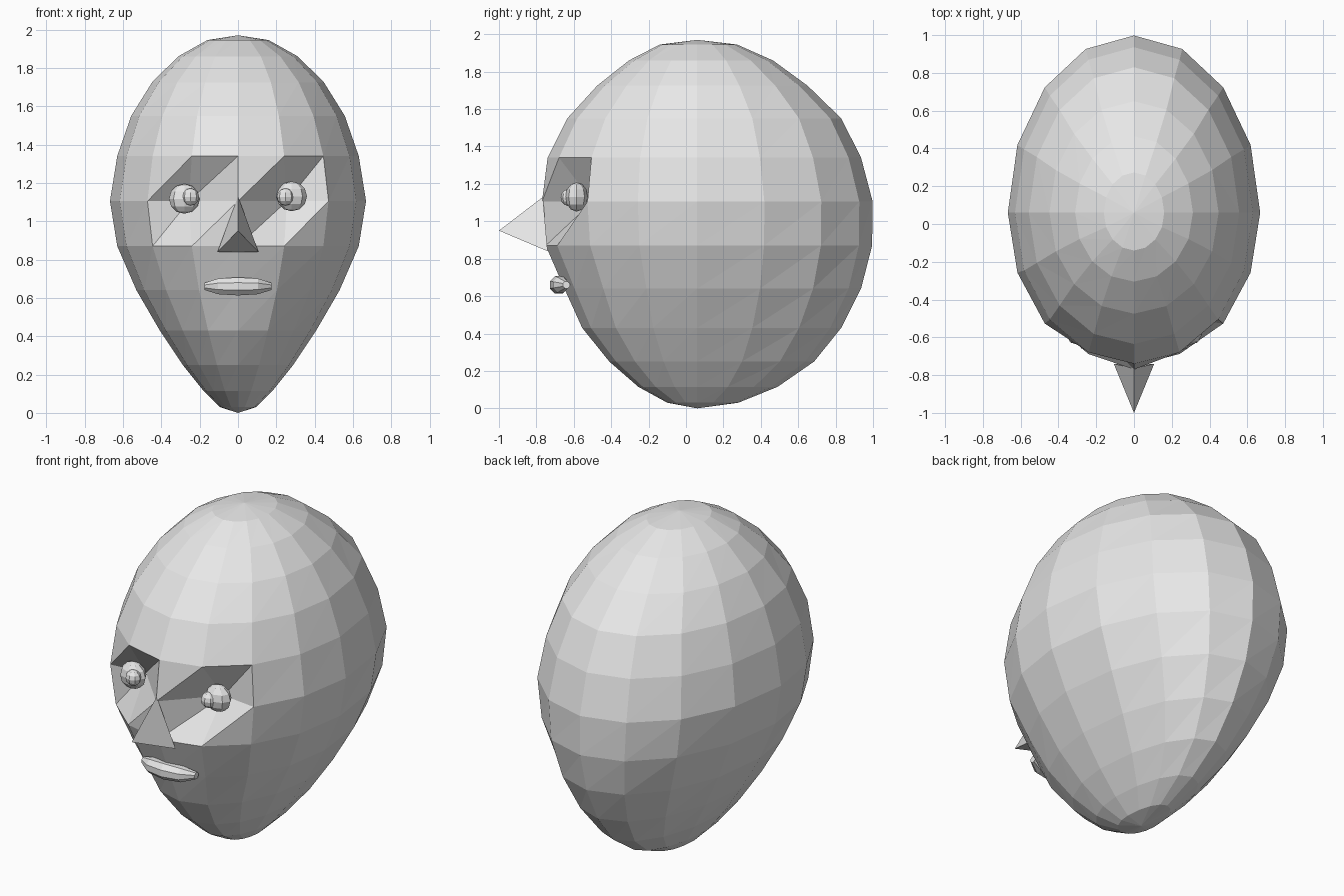
import bpy
import bmesh
from math import sin, cos, pi
from mathutils import Matrix, Vector

cube = bpy.data.objects.get("Cube")
if cube:
    bpy.data.objects.remove(cube, do_unlink=True)

GREY = (0.8, 0.8, 0.8, 1)
skin = bpy.data.materials.new("plain grey")
skin.use_nodes = True
skin.diffuse_color = GREY
skin.node_tree.nodes["Principled BSDF"].inputs["Base Color"].default_value = GREY


def finish(name, bm):
    """Turn a bmesh into a flat-shaded grey object."""
    bmesh.ops.recalc_face_normals(bm, faces=bm.faces)
    mesh = bpy.data.meshes.new(name)
    bm.to_mesh(mesh)
    bm.free()
    mesh.materials.append(skin)
    obj = bpy.data.objects.new(name, mesh)
    bpy.context.collection.objects.link(obj)
    return obj


def ellipsoid(name, centre, radii, segments=8, rings=6):
    bm = bmesh.new()
    bmesh.ops.create_uvsphere(bm, u_segments=segments, v_segments=rings, radius=1)
    bm.transform(Matrix.Translation(centre) @ Matrix.Diagonal((*radii, 1)))
    return finish(name, bm)


# Head: rings of height, half width, front depth and back depth
SIDES = 16
MID_Y = 0.06
PROFILE = [
    (0.03, 0.094, 0.16, 0.22), (0.115, 0.18, 0.315, 0.43),
    (0.25, 0.288, 0.47, 0.625), (0.43, 0.408, 0.615, 0.77),
    (0.64, 0.53, 0.71, 0.876), (0.87, 0.63, 0.81, 0.935),
    (1.105, 0.668, 0.83, 0.938), (1.34, 0.63, 0.80, 0.876),
    (1.55, 0.557, 0.695, 0.77), (1.725, 0.448, 0.535, 0.59),
    (1.86, 0.312, 0.365, 0.405), (1.945, 0.16, 0.20, 0.213),
]
EYE_ROW = 6

bm = bmesh.new()
rings = []
for z, half, front, back in PROFILE:
    ring = []
    for j in range(SIDES):
        a = 2 * pi * j / SIDES
        depth = front if cos(a) > 0 else back
        ring.append(bm.verts.new((half * sin(a), MID_Y - depth * cos(a), z)))
    rings.append(ring)

# Eye sockets: one pushed-in corner on each side of the nose
for j in (1, -1):
    rings[EYE_ROW][j].co.y = -0.5

chin = bm.verts.new((0, MID_Y, 0))
crown = bm.verts.new((0, MID_Y, 1.97))
for j in range(SIDES):
    k = (j + 1) % SIDES
    bm.faces.new((chin, rings[0][k], rings[0][j]))
    bm.faces.new((crown, rings[-1][j], rings[-1][k]))
    for low, high in zip(rings, rings[1:]):
        bm.faces.new((low[j], low[k], high[k]))
        bm.faces.new((low[j], high[k], high[j]))
finish("head", bm)

# Nose: four-cornered pyramid
bm = bmesh.new()
bridge, tip = bm.verts.new((0, -0.765, 1.13)), bm.verts.new((0, -1, 0.95))
left, right = [bm.verts.new((s * 0.107, -0.74, 0.84)) for s in (1, -1)]
for face in ((bridge, tip, left), (bridge, right, tip),
             (tip, right, left), (bridge, left, right)):
    bm.faces.new(face)
finish("nose", bm)

# Eyes
for side, s, z in (("left", 1, 1.13), ("right", -1, 1.117)):
    ellipsoid(side + "_eyeball", Vector((s * 0.28, -0.585, z)), (0.08, 0.06, 0.078))
    ellipsoid(side + "_pupil", Vector((s * 0.248, -0.63, 1.127)), (0.045, 0.04, 0.045))

# Mouth: tapered eight-sided tube bent around the face
STATIONS = [(-0.175, -0.64, 0.02), (-0.105, -0.67, 0.044), (0, -0.68, 0.051),
            (0.105, -0.67, 0.044), (0.175, -0.64, 0.02)]
bm = bmesh.new()
loops = []
for x, y, r in STATIONS:
    angles = [2 * pi * (i + 0.5) / 8 for i in range(8)]
    loops.append([bm.verts.new((x, y + r * cos(a), 0.66 + r * sin(a))) for a in angles])
for a, b in zip(loops, loops[1:]):
    for i in range(8):
        k = (i + 1) % 8
        bm.faces.new((a[i], a[k], b[k], b[i]))
bm.faces.new(loops[0])
bm.faces.new(loops[-1])
finish("mouth", bm)
